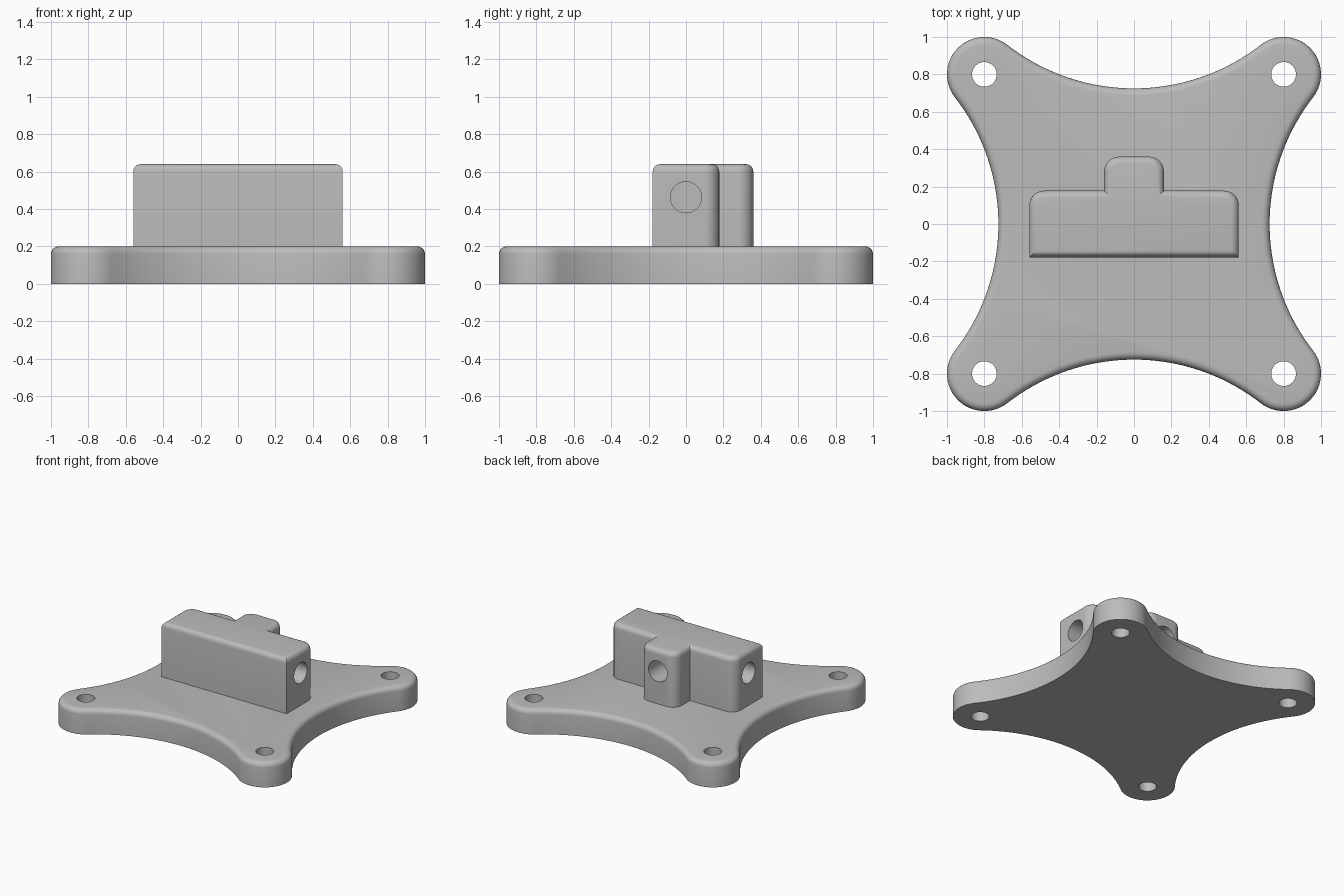
import bpy, bmesh
from math import pi, sin, cos, atan2
from mathutils import Vector

if "Cube" in bpy.data.objects:
    bpy.data.objects.remove(bpy.data.objects["Cube"])

grey = bpy.data.materials.new("plain grey")
grey.use_nodes = True
colour = (0.5, 0.5, 0.5, 1)
grey.diffuse_color = colour
grey.node_tree.nodes["Principled BSDF"].inputs["Base Color"].default_value = colour


def arc(cx, cy, r, a0, a1, n):
    return [Vector((cx + r * cos(a0 + (a1 - a0) * i / n),
                    cy + r * sin(a0 + (a1 - a0) * i / n))) for i in range(n + 1)]


def solid(name, outline, z0, z1, fillet):
    """Extrude an outline and round over its top rim."""
    bm = bmesh.new()
    base = bm.faces.new([bm.verts.new((p.x, p.y, z0)) for p in outline])
    top = bmesh.ops.extrude_face_region(bm, geom=[base], use_keep_orig=True)["geom"]
    for v in top:
        if isinstance(v, bmesh.types.BMVert):
            v.co.z = z1
    bmesh.ops.recalc_face_normals(bm, faces=bm.faces)
    rim = [e for e in bm.edges if all(v.co.z > z1 - 1e-5 for v in e.verts)]
    bmesh.ops.bevel(bm, geom=rim, offset=fillet, segments=5, profile=0.5,
                    affect='EDGES', clamp_overlap=False)
    bmesh.ops.recalc_face_normals(bm, faces=bm.faces)
    mesh = bpy.data.meshes.new(name)
    bm.to_mesh(mesh)
    bm.free()
    mesh.materials.append(grey)
    obj = bpy.data.objects.new(name, mesh)
    bpy.context.collection.objects.link(obj)
    return obj


def drill(obj, centre, radius, depth, rotation=(0, 0, 0)):
    """Cut a round hole, then discard the cutter."""
    bpy.ops.mesh.primitive_cylinder_add(vertices=48, radius=radius, depth=depth,
                                        location=centre, rotation=rotation)
    cutter = bpy.context.object
    cutter.hide_render = True
    cutter.data.materials.append(grey)
    mod = obj.modifiers.new("hole", 'BOOLEAN')
    mod.operation, mod.solver, mod.object = 'DIFFERENCE', 'EXACT', cutter
    bpy.context.view_layer.objects.active = obj
    bpy.ops.object.modifier_apply(modifier=mod.name)
    bpy.data.objects.remove(cutter)


def smooth(obj):
    bpy.ops.object.select_all(action='DESELECT')
    obj.select_set(True)
    bpy.context.view_layer.objects.active = obj
    bpy.ops.object.shade_smooth_by_angle(angle=pi / 6)


# Base plate: round lobes joined by tangent hollow arcs
lobe, r, waist = 0.8, 0.2, 0.725
hollow = (lobe**2 + (lobe - waist)**2 - r**2) / (2 * (r + lobe - waist))
far = waist + hollow
tilt = atan2(far - lobe, lobe)
side = (arc(lobe, lobe, r, tilt - pi / 2 - 2 * (tilt - pi / 4), pi - tilt, 24)[:-1]
        + arc(0, far, hollow, -tilt, tilt - pi, 36)[:-1])
# the lobe arc runs between the mirrored tangent directions about the diagonal
side[:24] = arc(lobe, lobe, r, tilt - pi / 2, pi - tilt, 24)[:-1]
outline = []
for quarter in range(4):
    c, s = cos(quarter * pi / 2), sin(quarter * pi / 2)
    outline += [Vector((c * p.x - s * p.y, s * p.x + c * p.y)) for p in side]
plate = solid("base_plate", outline, 0, 0.2, 0.04)
for x in (-lobe, lobe):
    for y in (-lobe, lobe):
        drill(plate, (x, y, 0.1), 0.066, 0.5)
smooth(plate)

# Upright block with a rear boss, rounded on its rear corners only
w, d, bw, bd, cr = 0.56, 0.178, 0.16, 0.36, 0.08
half = ([Vector((w, -d))] + arc(w - cr, d - cr, cr, 0, pi / 2, 12)
        + [Vector((bw, d))] + arc(bw - cr, bd - cr, cr, 0, pi / 2, 12))
block = solid("mounting_block", half + [Vector((-p.x, p.y)) for p in reversed(half)],
              0.19, 0.64, 0.04)

# Blind holes in both ends and the boss
hole_z, hole_r, depth = 0.463, 0.083, 0.4
for x in (-w, w):
    drill(block, (x, 0, hole_z), hole_r, 2 * depth, (0, pi / 2, 0))
drill(block, (0, bd, hole_z), hole_r, 2 * depth, (pi / 2, 0, 0))
smooth(block)
